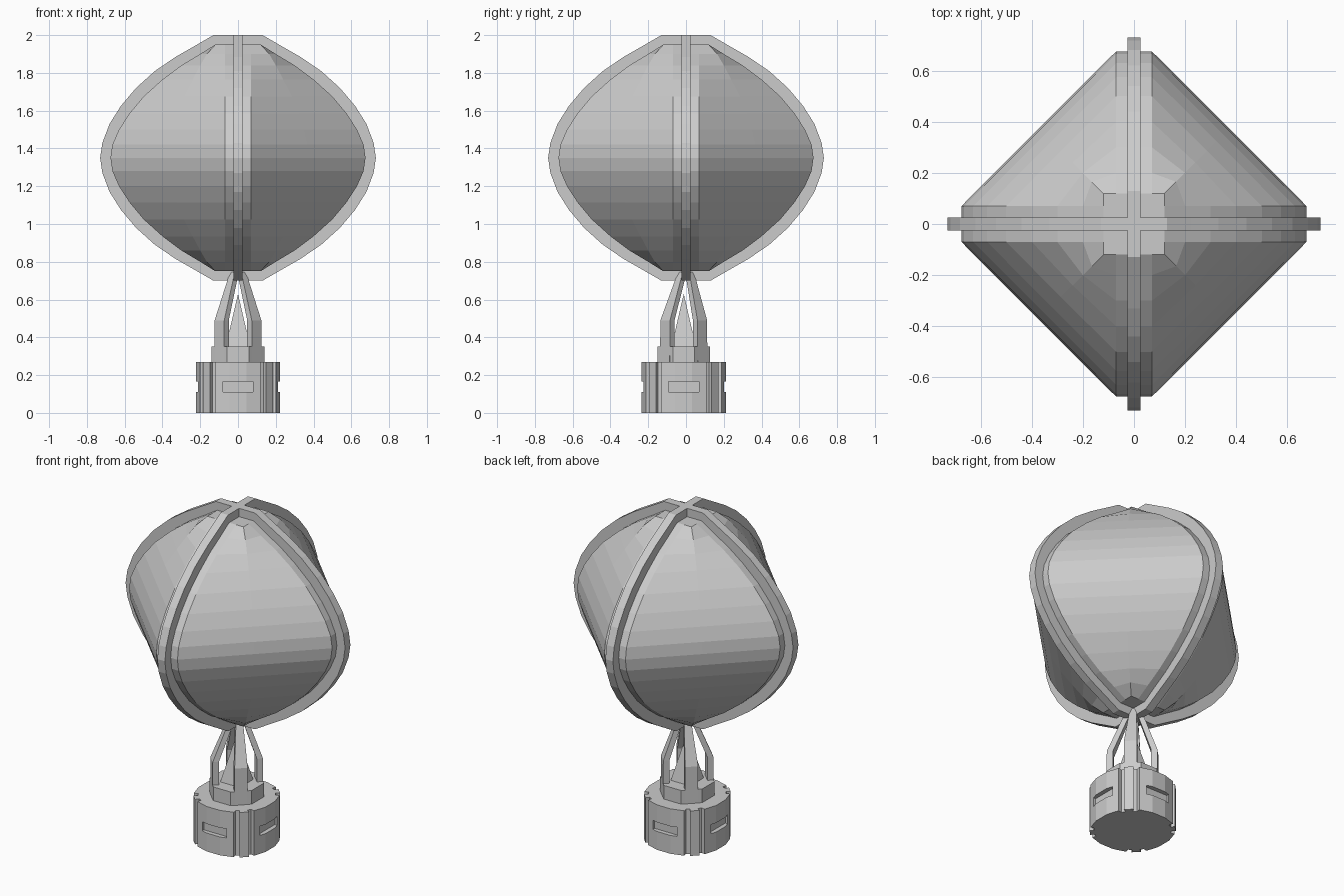
import bpy, bmesh, math
from mathutils import Matrix

if "Cube" in bpy.data.objects:
    bpy.data.objects.remove(bpy.data.objects["Cube"])


def make(name, verts, faces):
    me = bpy.data.meshes.new(name)
    me.from_pydata(verts, [], faces)
    bm = bmesh.new()
    bm.from_mesh(me)
    bmesh.ops.recalc_face_normals(bm, faces=bm.faces)
    bm.to_mesh(me)
    bm.free()
    ob = bpy.data.objects.new(name, me)
    bpy.context.collection.objects.link(ob)
    return ob


def loft(name, rings):
    """Skin equal-length rings and cap both ends."""
    n = len(rings[0])
    verts = [p for r in rings for p in r]
    faces = [(i*n+j, i*n+(j+1) % n, (i+1)*n+(j+1) % n, (i+1)*n+j)
             for i in range(len(rings)-1) for j in range(n)]
    faces += [tuple(range(n)), tuple(range(len(verts)-n, len(verts)))]
    return make(name, verts, faces)


def box(name, x0, x1, y0, y1, z0, z1):
    ring = [(x0, y0), (x1, y0), (x1, y1), (x0, y1)]
    return loft(name, [[(x, y, z) for x, y in ring] for z in (z0, z1)])


def around(points):
    """Repeat xy points in four quarter turns."""
    out = []
    for _ in range(4):
        out += points
        points = [(-y, x) for x, y in points]
    return out


MID = 1.35    # mirror height of the envelope
OFF = -0.012  # base sits slightly forward

# Crossed rib frames
outer = [(.13, 2), (.22, 1.948), (.33, 1.885), (.44, 1.81), (.54, 1.72),
         (.62, 1.625), (.68, 1.53), (.718, 1.43), (.73, 1.35)]
inner = [(.12, 1.95), (.20, 1.90), (.30, 1.84), (.40, 1.765), (.50, 1.675),
         (.575, 1.585), (.63, 1.50), (.665, 1.42), (.675, 1.35)]


def full(half):
    return half + [(r, 2*MID - z) for r, z in half[-2::-1]]


def rib(name, turn):
    def loop(half, s):
        right = full(half)
        return right + [(-r, z) for r, z in right[::-1]], s
    o, _ = loop(outer, 1)
    i, _ = loop([(r*.96, MID + (z-MID)*.96) for r, z in inner], 1)
    t, n = .025, len(o)
    verts = [(x, y, z) for pts, y in ((o, -t), (o, t), (i, t), (i, -t)) for x, z in pts]
    faces = [(k*n+j, k*n+(j+1) % n, ((k+1) % 4)*n+(j+1) % n, ((k+1) % 4)*n+j)
             for k in range(4) for j in range(n)]
    make(name, verts, faces).data.transform(Matrix.Rotation(turn, 4, 'Z'))


rib("rib_frame_side", 0)
rib("rib_frame_front", math.pi/2)

# Envelope panels: a diamond with cut corners at every height
bulge = [.12, .165, .20, .24, .286, .323, .35, .368, .373]
bulge = bulge + bulge[-2::-1]
loft("envelope", [[(x, y, z) for x, y in around([(r, -.07), (r, .07), (m, m)])]
                  for (r, z), m in zip(full(inner), bulge)])

# Base drum with grooved corner posts
quarter = [(.223, -.045), (.223, .045), (.2, .12), (.175, .115),
           (.165, .135), (.185, .148), (.148, .185), (.135, .165),
           (.115, .175), (.12, .2)]
drum = loft("base_drum", [[(x, y + OFF, z) for x, y in around(quarter)] for z in (0, .27)])

# Slots cut into the four drum sides
for k in range(4):
    cut = box("slot_cutter_%d" % k, .197, .3, -.08, .08, .11, .165)
    cut.data.transform(Matrix.Translation((0, OFF, 0)) @ Matrix.Rotation(k*math.pi/2, 4, 'Z'))
    cut.hide_render = True
    cut.hide_viewport = True
    mod = drum.modifiers.new("slot", 'BOOLEAN')
    mod.operation = 'DIFFERENCE'
    mod.solver = 'EXACT'
    mod.object = cut

# Octagonal collar
loft("collar", [[(x, y + OFF, z) for x, y in around([(.14, -.058), (.14, .058)])]
                for z in (.265, .352)])

# Four bent legs on the diagonals, meeting under the envelope
for k in range(4):
    rings = []
    for ri, ro, w, z, dy in ((.105, .141, .036, .27, OFF), (.105, .139, .036, .49, OFF),
                             (.012, .042, .018, .745, 0)):
        rings.append([(ri, -w, z, dy), (ro, -w, z, dy), (ro, w, z, dy), (ri, w, z, dy)])
    a = math.pi/4 + k*math.pi/2
    c, s = math.cos(a), math.sin(a)
    loft("leg_%d" % k, [[(x*c - y*s, x*s + y*c + dy, z) for x, y, z, dy in r] for r in rings])

# Pointed spike between the legs
make("spike", [(-.065, -.065+OFF, .35), (.065, -.065+OFF, .35), (.065, .065+OFF, .35),
               (-.065, .065+OFF, .35), (0, OFF, .63)],
     [(0, 1, 2, 3), (0, 1, 4), (1, 2, 4), (2, 3, 4), (3, 0, 4)])
